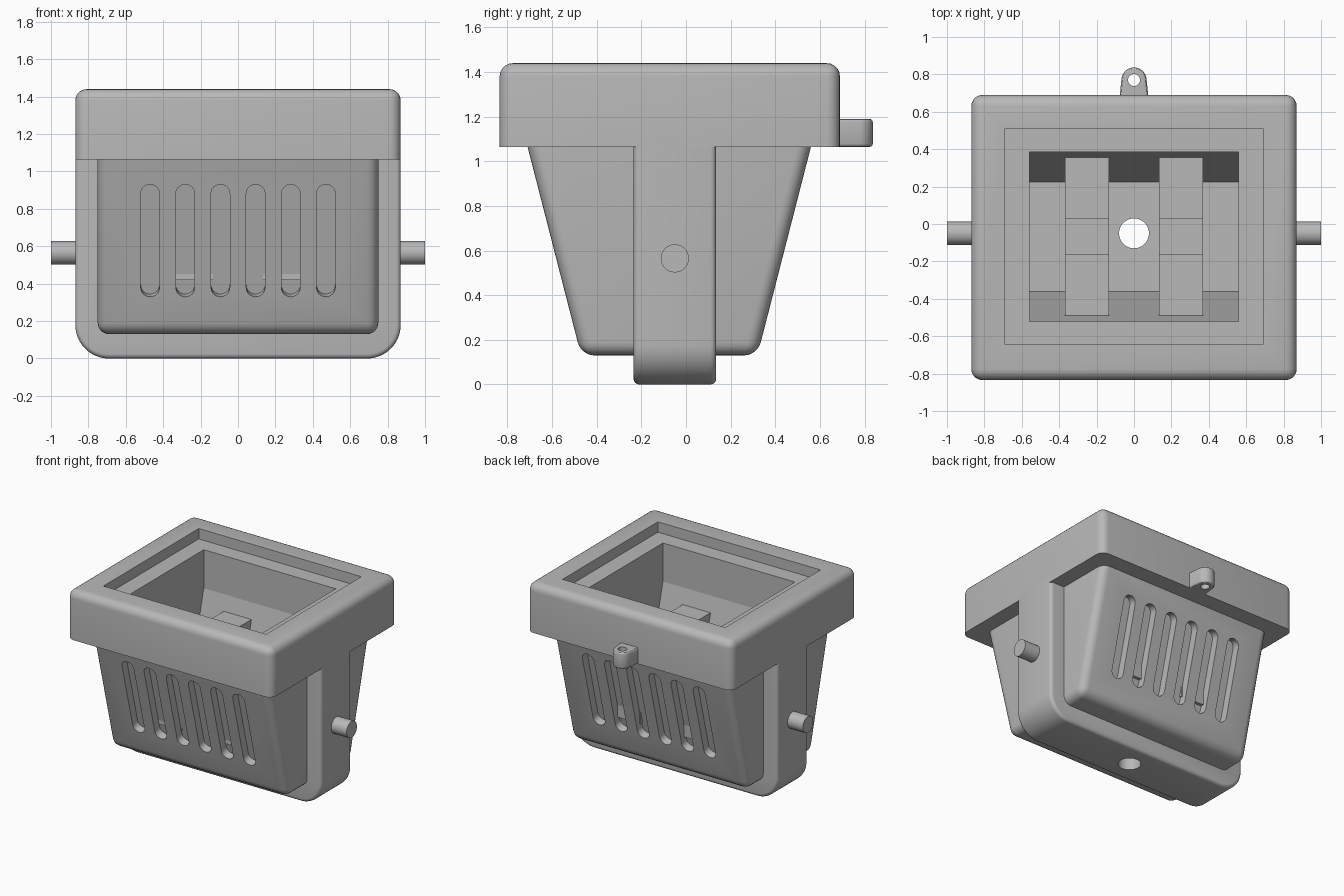
import bpy, bmesh, math
from mathutils import Vector

cube = bpy.data.objects.get("Cube")
if cube:
    bpy.data.objects.remove(cube, do_unlink=True)

grey = bpy.data.materials.new("plain grey")
grey.use_nodes = True
COLOR = (0.48, 0.48, 0.48, 1)
grey.diffuse_color = COLOR
grey.node_tree.nodes["Principled BSDF"].inputs["Base Color"].default_value = COLOR


def arc(cx, cy, r, start, end, steps=16):
    angles = [math.radians(start + (end - start) * i / steps) for i in range(steps + 1)]
    return [(cx + r * math.cos(a), cy + r * math.sin(a)) for a in angles]


def prism(name, profile, axis, lo, hi, bevel=0, pick=None, segments=5):
    """Extrude a closed 2D profile along an axis, optionally rounding picked edges."""
    def place(p, d):
        return {"x": (d, p[0], p[1]), "y": (p[0], d, p[1]), "z": (p[0], p[1], d)}[axis]
    bm = bmesh.new()
    face = bm.faces.new([bm.verts.new(place(p, lo)) for p in profile])
    grown = bmesh.ops.extrude_face_region(bm, geom=[face])["geom"]
    shift = Vector(place((0, 0), hi - lo))
    bmesh.ops.translate(bm, vec=shift, verts=[v for v in grown if isinstance(v, bmesh.types.BMVert)])
    bmesh.ops.recalc_face_normals(bm, faces=bm.faces)
    if bevel:
        edges = [e for e in bm.edges if pick(e.verts[0].co, e.verts[1].co)]
        bmesh.ops.bevel(bm, geom=edges, offset=bevel, segments=segments,
                        profile=0.5, affect="EDGES", clamp_overlap=True)
    mesh = bpy.data.meshes.new(name)
    bm.to_mesh(mesh)
    bm.free()
    mesh.materials.append(grey)
    obj = bpy.data.objects.new(name, mesh)
    bpy.context.collection.objects.link(obj)
    return obj


def rect(x0, x1, y0, y1):
    return [(x0, y0), (x1, y0), (x1, y1), (x0, y1)]


def cut(obj, cutter):
    cutter.hide_render = True
    mod = obj.modifiers.new("cut", "BOOLEAN")
    mod.operation, mod.solver, mod.object = "DIFFERENCE", "EXACT", cutter
    bpy.context.view_layer.update()
    with bpy.context.temp_override(object=obj, active_object=obj, selected_objects=[obj]):
        bpy.ops.object.modifier_apply(modifier=mod.name)


def discard(*cutters):
    for c in cutters:
        bpy.data.objects.remove(c, do_unlink=True)


RIM_Z, MID_Y = 1.065, -0.05
parts = []

# Shared cutters: tapered cavity and the drain hole
cavity = prism("cavity_cutter", [(-0.52, 1.6), (-0.52, RIM_Z), (-0.36, 0.44),
                                 (0.225, 0.44), (0.385, RIM_Z), (0.385, 1.6)], "x", -0.56, 0.56)
drain = prism("drain_cutter", arc(0, MID_Y, 0.08, 0, 348.75, 31), "z", -0.2, 0.6)

# Rim with a stepped opening
rim = prism("rim", rect(-0.87, 0.87, -0.835, 0.69), "z", RIM_Z, 1.44, 0.06,
            lambda a, b: max(a.z, b.z) > 1.4)
recess = prism("recess_cutter", rect(-0.69, 0.69, -0.645, 0.51), "z", 1.36, 1.6)
cut(rim, cavity)
cut(rim, recess)
parts.append(rim)

# Tapered body, rounded everywhere except where it meets the rim
body = prism("body", [(-0.71, RIM_Z), (-0.47, 0.13), (0.32, 0.13), (0.56, RIM_Z)],
             "x", -0.75, 0.75, 0.06, lambda a, b: min(a.z, b.z) < 0.2)
cut(body, cavity)
cut(body, drain)

# Shallow vent slots, sunk square to the sloping front and back
tilt = math.atan2(0.24, 0.935)
stadium = arc(0, 0.26, 0.05, 0, 180, 12) + arc(0, -0.26, 0.05, 180, 360, 12)
for side in (-1, 1):
    y = -0.075 + side * 0.523
    for i in range(6):
        slot = prism("slot_cutter", stadium, "y", -0.06, 0.06)
        slot.location = ((i - 2.5) * 0.188, y, 0.63)
        slot.rotation_euler.x = -side * tilt
        cut(body, slot)
        discard(slot)
parts.append(body)

# U-shaped strap around the sides and bottom
outer = ([(-0.87, 1.1)] + arc(-0.69, 0.18, 0.18, 180, 270)
         + arc(0.69, 0.18, 0.18, 270, 360) + [(0.87, 1.1)])
inner = [(0.65, 1.1), (0.65, 0.25), (-0.65, 0.25), (-0.65, 1.1)]
strap = prism("strap", outer + inner, "y", -0.235, 0.135, 0.025,
              lambda a, b: abs(a.y - b.y) < 1e-5 and min(a.z, b.z) < 1.09
              and max(abs(a.x), abs(b.x)) > 0.66, 4)
cut(strap, drain)
parts.append(strap)

# Side pivots and the inner support ribs with a central saddle
rib = [(-0.49, 0.42), (0.356, 0.42), (0.356, 0.95), (0.03, 0.95),
       (0.03, 0.7), (-0.16, 0.7), (-0.16, 0.95), (-0.49, 0.95)]
for side, word in ((1, "left"), (-1, "right")):
    parts.append(prism(word + "_pivot", arc(MID_Y, 0.565, 0.063, 0, 348.75, 31),
                       "x", *sorted((side * 0.84, side * 1.0))))
    parts.append(prism(word + "_rib", rib, "x", *sorted((side * 0.135, side * 0.37))))

# Rear lug with its eye
lug = prism("rear_lug", [(-0.078, 0.67), (0.078, 0.67)] + arc(0, 0.77, 0.067, 10, 170),
            "z", RIM_Z, 1.19, 0.014, lambda a, b: abs(a.z - b.z) < 1e-5 and max(a.y, b.y) > 0.7, 3)
eye = prism("eye_cutter", arc(0, 0.77, 0.032, 0, 345, 23), "z", 1.0, 1.3)
cut(lug, eye)
parts.append(lug)

discard(cavity, drain, recess, eye)

# Smooth the rounded edges and keep the hard ones crisp
bpy.ops.object.select_all(action="DESELECT")
for part in parts:
    part.select_set(True)
bpy.context.view_layer.objects.active = body
bpy.ops.object.shade_smooth_by_angle(angle=math.radians(30))
